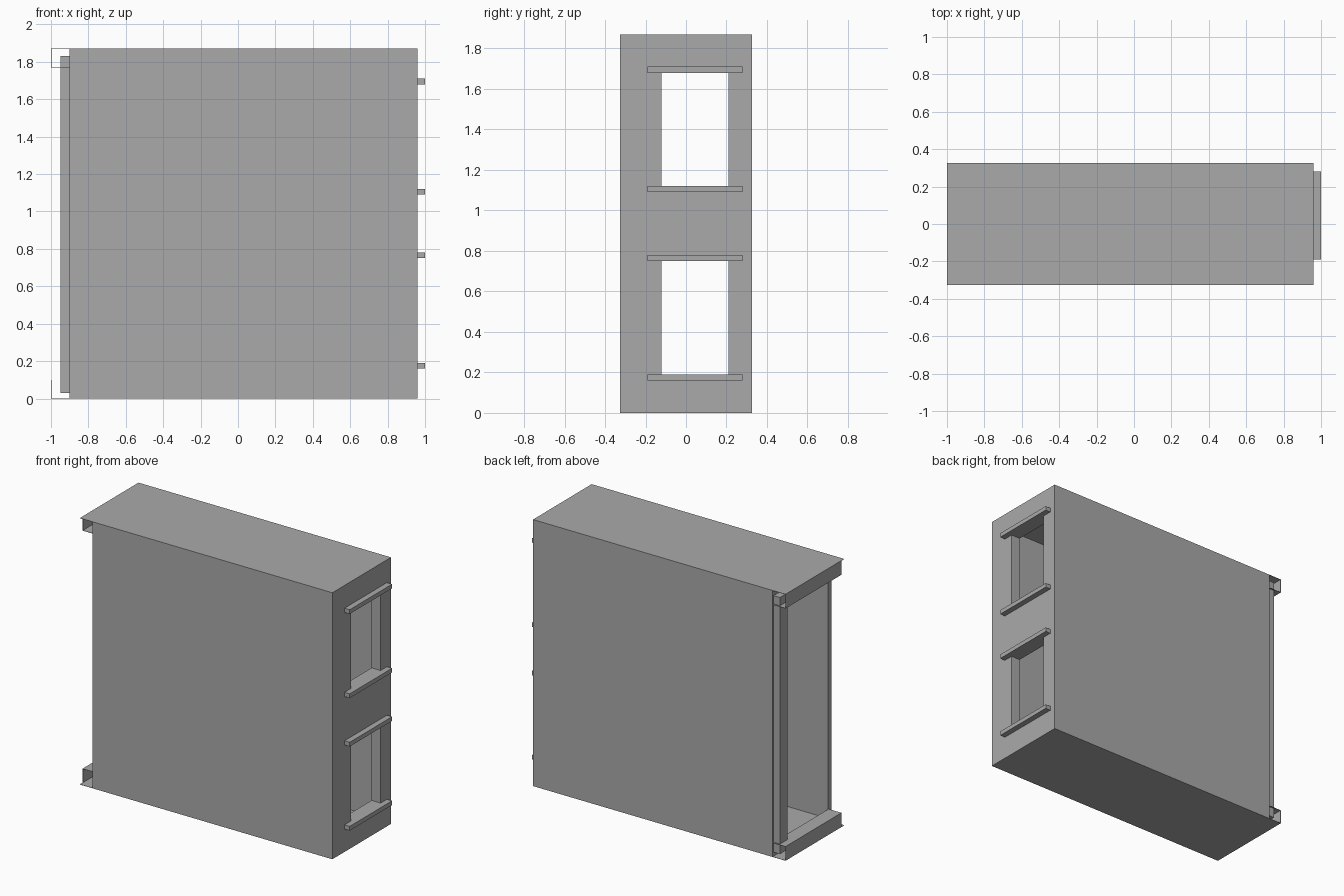
import bpy, bmesh

if "Cube" in bpy.data.objects:
    bpy.data.objects.remove(bpy.data.objects["Cube"])

grey = bpy.data.materials.new("plain_grey")
grey.diffuse_color = (0.4, 0.4, 0.4, 1)
grey.use_nodes = True
grey.node_tree.nodes["Principled BSDF"].inputs["Base Color"].default_value = grey.diffuse_color


def boxes(name, specs):
    """One object made from boxes given as ((x0, x1), (y0, y1), (z0, z1))."""
    bm = bmesh.new()
    for spec in specs:
        vs = bmesh.ops.create_cube(bm, size=1)["verts"]
        for v in vs:
            for i, (a, b) in enumerate(spec):
                v.co[i] = b if v.co[i] > 0 else a
    me = bpy.data.meshes.new(name)
    bm.to_mesh(me)
    bm.free()
    me.materials.append(grey)
    ob = bpy.data.objects.new(name, me)
    bpy.context.collection.objects.link(ob)
    return ob


L, S, R = -1.0, -0.9, 0.96      # lip end, shell end, window wall
Y, H, T = 0.325, 1.87, 0.035    # half depth, height, panel thickness
P = 0.002                       # sheet thickness
IN = 0.89                       # inner face of window wall
W = (-0.12, 0.21)               # window span in y

# Long side walls, floor and roof
boxes("front_wall", [((S, R), (-Y, -Y + T), (0, H))])
boxes("back_wall", [((S, R), (Y - T, Y), (0, H))])
boxes("floor_slab", [((S, IN), (-Y + T, Y - T), (0, T))])
boxes("roof_slab", [((S, IN), (-Y + T, Y - T), (H - T, H))])

# End wall with two window openings
boxes("window_wall", [
    ((IN, R), (-Y + T, W[0]), (0, H)),
    ((IN, R), (W[1], Y - T), (0, H)),
    ((IN, R), W, (0, 0.19)),
    ((IN, R), W, (0.75, 1.12)),
    ((IN, R), W, (1.68, H)),
])

# Sills and lintels
for i, z in enumerate((0.16, 0.75, 1.09, 1.68)):
    boxes(f"window_ledge_{i + 1}", [((R, 1.0), (-0.19, 0.28), (z, z + 0.03))])

# Folded sheet lips on the open end, bottom and top
for name, z0, z1, cap, base in (("bottom_lip", 0, 0.1, 0.1 - P, 0),
                                ("top_lip", H - 0.1, H, H - 0.1, H - P)):
    boxes(name, [
        ((L, S), (-Y, Y), (base, base + P)),
        ((L, L + P), (-0.295, Y), (z0, z1)),
        ((L, S), (-0.295, Y), (cap, cap + P)),
    ])

# Upright post at the back of the open end
boxes("end_post", [((-0.95, S), (0.23, 0.315), (0.03, 1.83))])
